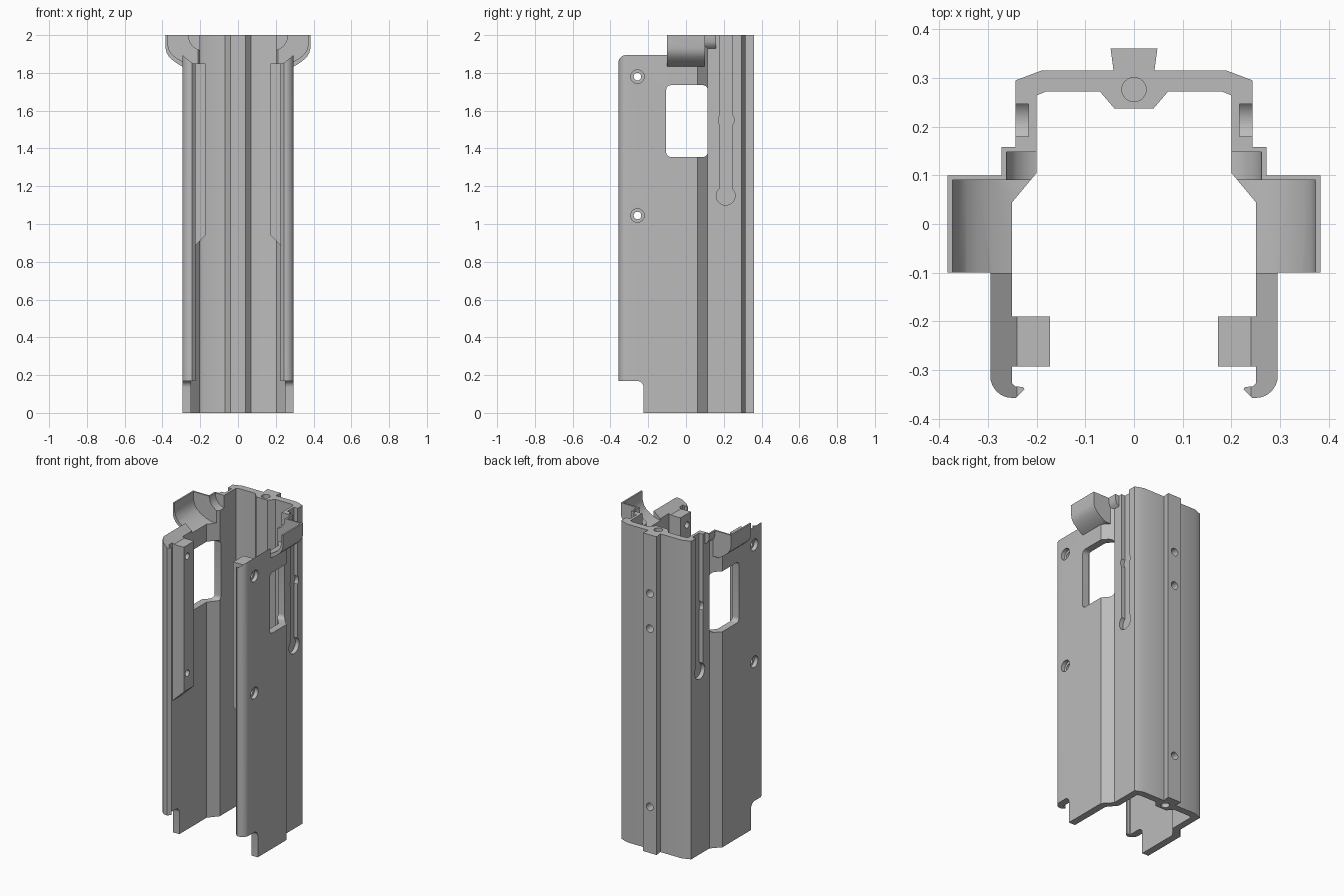
import bpy, bmesh, math

if "Cube" in bpy.data.objects:
    bpy.data.objects.remove(bpy.data.objects["Cube"])

grey = bpy.data.materials.new("mid grey")
grey.diffuse_color = (0.5, 0.5, 0.5, 1)
grey.use_nodes = True
grey.node_tree.nodes["Principled BSDF"].inputs["Base Color"].default_value = grey.diffuse_color


def prism(name, pts, axis, a, b):
    """Extrude a 2D outline along an axis: z uses (x, y), y uses (x, z), x uses (y, z)."""
    place = {"z": lambda u, v, w: (u, v, w),
             "y": lambda u, v, w: (u, w, v),
             "x": lambda u, v, w: (w, u, v)}[axis]
    bm = bmesh.new()
    low = [bm.verts.new(place(u, v, a)) for u, v in pts]
    high = [bm.verts.new(place(u, v, b)) for u, v in pts]
    bm.faces.new(low)
    bm.faces.new(high)
    for i in range(len(pts)):
        j = (i + 1) % len(pts)
        bm.faces.new((low[i], low[j], high[j], high[i]))
    bmesh.ops.recalc_face_normals(bm, faces=bm.faces)
    me = bpy.data.meshes.new(name)
    bm.to_mesh(me)
    bm.free()
    me.materials.append(grey)
    ob = bpy.data.objects.new(name, me)
    bpy.context.collection.objects.link(ob)
    return ob


def arc(cx, cy, r, start, end, n=6):
    return [(cx + r * math.cos(math.radians(start + (end - start) * i / n)),
             cy + r * math.sin(math.radians(start + (end - start) * i / n))) for i in range(n + 1)]


def circle(cx, cy, r, n=24):
    return arc(cx, cy, r, 0, 360, n)[:-1]


def combine(target, other, op):
    mod = target.modifiers.new(op.lower(), "BOOLEAN")
    mod.operation, mod.object, mod.solver = op, other, "EXACT"
    bpy.context.view_layer.objects.active = target
    bpy.ops.object.modifier_apply(modifier=mod.name)
    bpy.data.objects.remove(other)


def both(target, op, pts, axis, a, b):
    """Apply one shape to the right side and its mirror to the left."""
    for s in (1, -1):
        if axis == "x":
            ob = prism("tool", pts, "x", a * s, b * s)
        else:
            ob = prism("tool", [(u * s, v) for u, v in pts], axis, a, b)
        combine(target, ob, op)


# Channel section: spine, shoulders, walls and hooked front edges
half = [(0.048, 0.36), (0.042, 0.315), (0.19, 0.315), (0.243, 0.295), (0.243, 0.115), (0.295, 0.06)]
half += arc(0.25, -0.312, 0.045, 0, -90, 8)
half += [(0.243, -0.357), (0.225, -0.339), (0.228, -0.335), (0.245, -0.333), (0.25, -0.327),
         (0.25, 0.045), (0.20, 0.105), (0.20, 0.264), (0.18, 0.272), (0.07, 0.272), (0.04, 0.237)]
shell = prism("channel_body", half + [(-x, y) for x, y in reversed(half)], "z", 0, 2)

# Guide rails inside the walls
both(shell, "UNION", [(0.172, 0.94), (0.26, 0.855), (0.26, 1.87), (0.172, 1.87)], "y", -0.293, -0.19)

# Flared lips and small bumps at the top
outer = [(0.383, 2), (0.383, 1.93), (0.378, 1.907), (0.365, 1.885), (0.34, 1.862), (0.315, 1.845), (0.295, 1.835)]
both(shell, "UNION", outer + [(0.252, 1.835), (0.252, 2)], "y", -0.1, 0.1)
both(shell, "UNION", [(0.22, 2), (0.272, 2), (0.27, 1.965), (0.262, 1.945), (0.243, 1.93), (0.22, 1.925)],
     "y", 0.095, 0.158)

# Hollows of the lips and bumps
inner = [(0.25, 1.845), (0.29, 1.858), (0.32, 1.875), (0.345, 1.893), (0.362, 1.915), (0.371, 1.945), (0.373, 2), (0.373, 2.1)]
both(shell, "DIFFERENCE", [(0.15, 2.1), (0.15, 1.845)] + inner, "y", -0.101, 0.09)
both(shell, "DIFFERENCE", [(0.19, 2.1), (0.19, 1.918), (0.215, 1.925), (0.24, 1.942), (0.257, 1.967),
                           (0.262, 2), (0.262, 2.1)], "y", 0.089, 0.148)

# Sloped top of the walls with rounded front corners
both(shell, "DIFFERENCE", [(0.15, 1.85), (0.24, 1.85), (0.295, 1.895), (0.5, 1.895), (0.5, 2.1), (0.15, 2.1)],
     "y", -0.5, -0.1)
both(shell, "DIFFERENCE", [(-0.4, 1.865)] + arc(-0.327, 1.865, 0.03, 180, 90) + [(-0.327, 1.95), (-0.4, 1.95)],
     "x", 0.15, 0.5)

# Notches at the foot of the walls
both(shell, "DIFFERENCE", [(-0.5, -0.1), (-0.225, -0.1)] + arc(-0.26, 0.135, 0.035, 0, 90) + [(-0.5, 0.17)],
     "x", 0.15, 0.5)

# Side windows
r = 0.025
window = (arc(0.115 - r, 1.735 - r, r, 0, 90) + arc(-0.105 + r, 1.735 - r, r, 90, 180)
          + arc(-0.105 + r, 1.355 + r, r, 180, 270) + arc(0.115 - r, 1.355 + r, r, 270, 360))
both(shell, "DIFFERENCE", window, "x", 0.15, 0.5)

# Side slots with round pockets
both(shell, "DIFFERENCE", [(0.18, 1.15), (0.246, 1.15), (0.246, 2.1), (0.18, 2.1)], "x", 0.217, 0.26)
both(shell, "DIFFERENCE", circle(0.213, 1.55, 0.042), "x", 0.217, 0.26)
both(shell, "DIFFERENCE", circle(0.21, 1.15, 0.05), "x", 0.217, 0.26)

# Counterbored holes through walls and rails
for z in (1.045, 1.78):
    both(shell, "DIFFERENCE", circle(-0.257, z, 0.02), "x", 0.1, 0.5)
    both(shell, "DIFFERENCE", circle(-0.257, z, 0.036), "x", 0.27, 0.5)

# Bores in the spine: one at each end, three in its back
for a, b in ((-0.1, 0.25), (1.75, 2.1)):
    combine(shell, prism("tool", circle(0, 0.276, 0.025), "z", a, b), "DIFFERENCE")
for z in (0.29, 1.41, 1.63):
    combine(shell, prism("tool", circle(0, z, 0.024), "y", 0.29, 0.5), "DIFFERENCE")

# Smooth curved surfaces, keep edges sharp
bpy.ops.object.select_all(action="DESELECT")
shell.select_set(True)
bpy.context.view_layer.objects.active = shell
bpy.ops.object.shade_smooth_by_angle(angle=math.radians(30))
